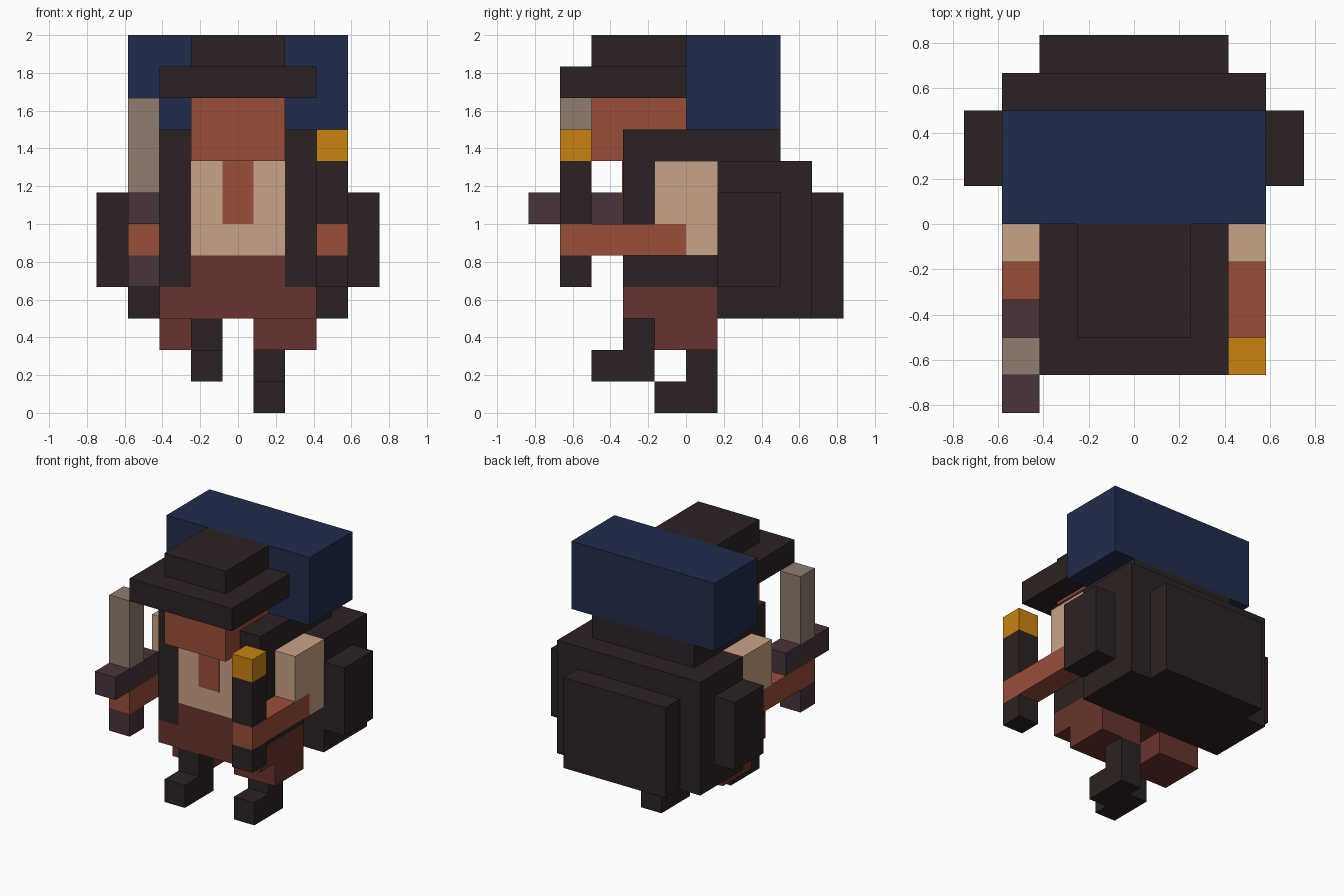
import bpy, bmesh
from mathutils import Vector

if "Cube" in bpy.data.objects:
    bpy.data.objects.remove(bpy.data.objects["Cube"])

U = 1 / 6  # one block; all sizes below are in blocks


def material(name, rgb):
    mat = bpy.data.materials.new(name)
    lin = [(c / 255 / 12.92) if c < 11 else ((c / 255 + 0.055) / 1.055) ** 2.4 for c in rgb]
    mat.diffuse_color = (*lin, 1)
    mat.use_nodes = True
    mat.node_tree.nodes["Principled BSDF"].inputs["Base Color"].default_value = mat.diffuse_color
    return mat


DARK = material("dark_leather", (44, 34, 34))
BLUE = material("navy_cloth", (32, 44, 76))
SKIN = material("ruddy_skin", (154, 78, 58))
SHIRT = material("cream_linen", (201, 163, 136))
PANTS = material("maroon_cloth", (105, 52, 46))
GREY = material("dull_steel", (144, 125, 113))
GOLD = material("gold", (200, 132, 16))
PURPLE = material("purple_grip", (73, 52, 57))


def box(name, x, y, z, mat):
    """Box from (min, max) ranges in blocks."""
    lo, hi = (Vector(p) * U for p in zip(x, y, z))
    bm = bmesh.new()
    bmesh.ops.create_cube(bm, size=1)
    for v in bm.verts:
        v.co = (lo + hi) / 2 + v.co * (hi - lo)
    me = bpy.data.meshes.new(name)
    bm.to_mesh(me)
    bm.free()
    me.materials.append(mat)
    ob = bpy.data.objects.new(name, me)
    bpy.context.collection.objects.link(ob)


def pair(name, x, y, z, mat):
    """Box on both sides of the body."""
    box("right_" + name, x, y, z, mat)
    box("left_" + name, (-x[1], -x[0]), y, z, mat)


# Head and hat
box("head", (-1.5, 1.5), (-3, 0), (8, 10), SKIN)
box("hat_brim", (-2.5, 2.5), (-4, 0), (10, 11), DARK)
box("hat_crown", (-1.5, 1.5), (-3, 0), (11, 12), DARK)

# Torso: shirt between the coat panels, bare chest strip
box("coat_shoulders", (-2.5, 2.5), (-2, 3), (8, 9), DARK)
pair("coat_panel", (1.5, 2.5), (-2, 1), (4, 8), DARK)
box("shirt", (-1.5, 1.5), (-2, 1), (5, 8), SHIRT)
box("chest_strip", (-0.5, 0.5), (-2.03, -2), (6, 8), SKIN)

# Trousers
box("waist", (-1.5, 1.5), (-2, 1), (4, 5), PANTS)
box("hips", (-2.5, 2.5), (-2, 1), (3, 4), PANTS)
pair("thigh", (0.5, 2.5), (-1, 1), (2, 3), PANTS)

# Boots: right one planted, left one stepping forward
box("right_boot_shaft", (0.5, 1.5), (0, 1), (1, 2), DARK)
box("right_boot_foot", (0.5, 1.5), (-1, 1), (0, 1), DARK)
box("left_boot_shaft", (-1.5, -0.5), (-2, -1), (2, 3), DARK)
box("left_boot_foot", (-1.5, -0.5), (-3, -1), (1, 2), DARK)

# Arms
pair("upper_sleeve", (2.5, 3.5), (-1, 1), (6, 8), SHIRT)
pair("elbow_sleeve", (2.5, 3.5), (0, 1), (5, 6), SHIRT)
pair("forearm", (2.5, 3.5), (-4, 0), (5, 6), SKIN)

# Backpack, pockets and bedroll
box("backpack", (-3.5, 3.5), (1, 4), (3, 8), DARK)
box("back_pocket", (-2.5, 2.5), (4, 5), (3, 7), DARK)
pair("side_pocket", (3.5, 4.5), (1, 3), (4, 7), DARK)
box("bedroll", (-3.5, 3.5), (0, 3), (9, 12), BLUE)

# Torch in the right hand
box("torch_butt", (2.5, 3.5), (-4, -3), (4, 5), DARK)
box("torch_shaft", (2.5, 3.5), (-4, -3), (6, 8), DARK)
box("torch_tip", (2.5, 3.5), (-4, -3), (8, 9), GOLD)

# Short sword in the left hand
box("sword_grip", (-3.5, -2.5), (-4, -3), (4, 5), PURPLE)
box("sword_guard", (-3.5, -2.5), (-5, -2), (6, 7), PURPLE)
box("sword_blade", (-3.5, -2.5), (-4, -3), (7, 10), GREY)
